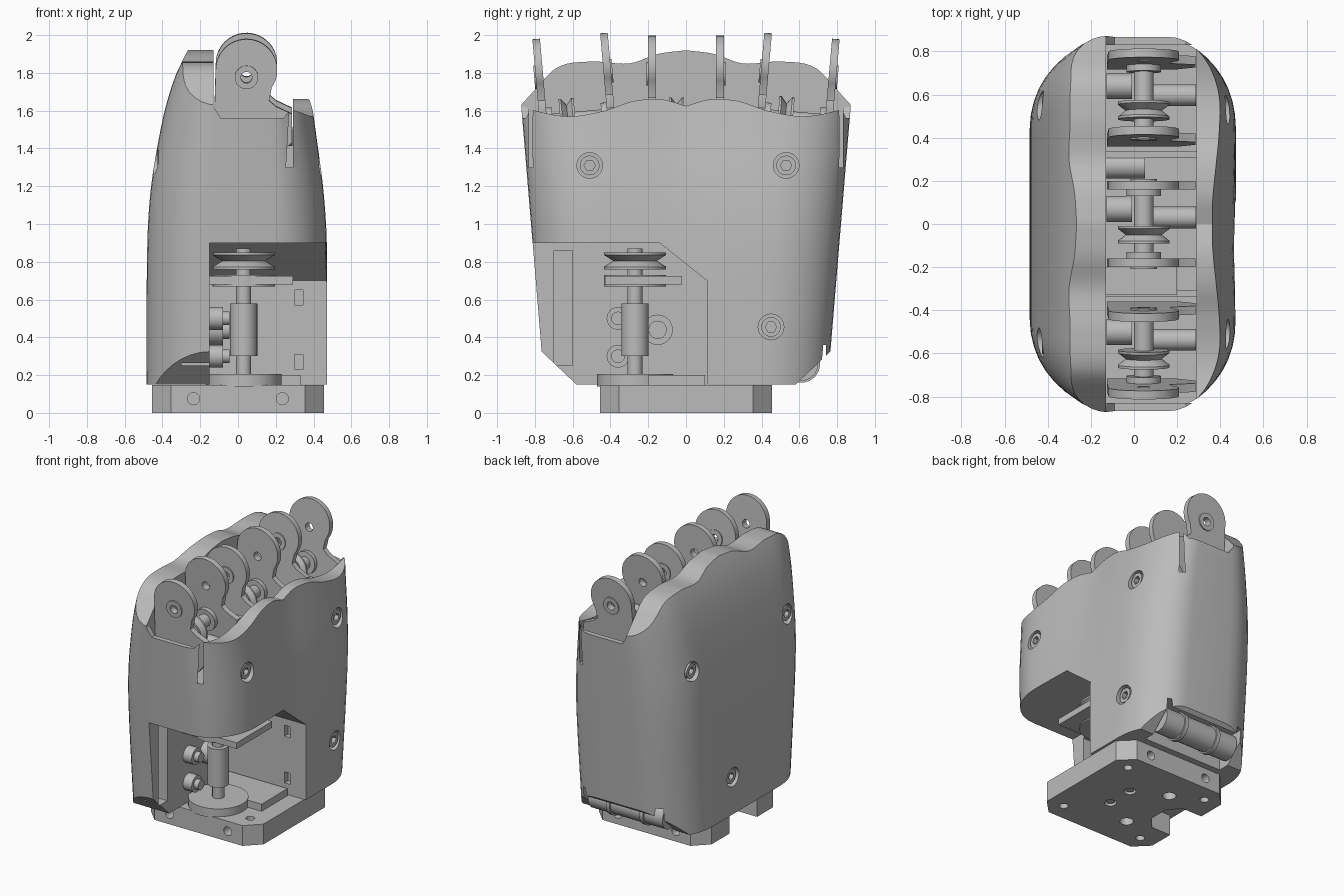
import bpy, bmesh, math
from mathutils import Matrix, Vector

cube = bpy.data.objects.get("Cube")
if cube:
    bpy.data.objects.remove(cube, do_unlink=True)

grey = bpy.data.materials.new("plain grey")
grey.use_nodes = True
grey.diffuse_color = (0.5, 0.5, 0.5, 1)
grey.node_tree.nodes["Principled BSDF"].inputs["Base Color"].default_value = (0.5, 0.5, 0.5, 1)


# ---- helpers ----
def smooth(obj):
    bpy.ops.object.select_all(action='DESELECT')
    obj.select_set(True)
    bpy.context.view_layer.objects.active = obj
    bpy.ops.object.shade_smooth_by_angle(angle=math.radians(30))


def finish(bm, name):
    bmesh.ops.recalc_face_normals(bm, faces=bm.faces)
    mesh = bpy.data.meshes.new(name)
    bm.to_mesh(mesh)
    bm.free()
    mesh.materials.append(grey)
    obj = bpy.data.objects.new(name, mesh)
    bpy.context.scene.collection.objects.link(obj)
    smooth(obj)
    return obj


def loft_mesh(rings):
    bm = bmesh.new()
    loops = [[bm.verts.new(p) for p in ring] for ring in rings]
    n = len(loops[0])
    for a, b in zip(loops, loops[1:]):
        for i in range(n):
            j = (i + 1) % n
            bm.faces.new((a[i], a[j], b[j], b[i]))
    bm.faces.new(loops[0][::-1])
    bm.faces.new(loops[-1])
    return bm


def place(axis, u, v, w):
    return Vector({'x': (w, u, v), 'y': (u, w, v), 'z': (u, v, w)}[axis])


def prism(name, pts, axis, a, b, mat=Matrix()):
    return finish(loft_mesh([[mat @ place(axis, u, v, w) for u, v in pts] for w in (a, b)]), name)


def circle(u, v, r, n=32):
    return [(u + r * math.cos(math.tau * i / n), v + r * math.sin(math.tau * i / n)) for i in range(n)]


def cyl(name, u, v, r, axis, a, b, mat=Matrix(), n=32):
    return prism(name, circle(u, v, r, n), axis, a, b, mat)


def box(name, x0, x1, y0, y1, z0, z1):
    return prism(name, [(x0, y0), (x1, y0), (x1, y1), (x0, y1)], 'z', z0, z1)


def pulley(name, u, v, r, axis, a, b, mat=Matrix()):
    m, e = (a + b) / 2, (b - a) * 0.15
    prof = [(a, r), (a + e, r), (m, r * 0.7), (b - e, r), (b, r)]
    finish(loft_mesh([[mat @ place(axis, p, q, w) for p, q in circle(u, v, s)] for w, s in prof]), name)


def cut(obj, *cutters):
    for c in cutters:
        mod = obj.modifiers.new("cut", 'BOOLEAN')
        mod.operation, mod.solver, mod.object = 'DIFFERENCE', 'EXACT', c
        bpy.context.view_layer.objects.active = obj
        bpy.ops.object.modifier_apply(modifier=mod.name)
        bpy.data.objects.remove(c, do_unlink=True)
    smooth(obj)


def curve(knots, t):
    """Catmull-Rom value at t through (t, value) knots."""
    k = [knots[0]] + knots + [knots[-1]]
    for i in range(1, len(k) - 2):
        if t <= k[i + 1][0] or i == len(k) - 3:
            (t0, a), (t1, b), (t2, c), (t3, d) = k[i - 1:i + 3]
            s, h = (t - t1) / (t2 - t1), t2 - t1
            m1, m2 = (c - a) / (t2 - t0) * h, (d - b) / (t3 - t1) * h
            return ((2*s**3 - 3*s*s + 1) * b + (s**3 - 2*s*s + s) * m1
                    + (3*s*s - 2*s**3) * c + (s**3 - s*s) * m2)


# ---- outer shell: rounded sections lofted upwards ----
BACK = [(.15, .485), (.9, .48), (1.2, .46), (1.5, .41), (1.65, .375), (1.8, .325), (1.95, .25)]
PALM = [(.15, .47), (.9, .47), (1.2, .45), (1.5, .41), (1.95, .35)]


def section(z):
    left, right = curve(BACK, z), curve(PALM, z)
    hy = .75 + .083 * (z - .15)
    ry, wave = .35, .03 * min(1, max(0, z - .6))
    pts = []
    for sx, sy, q in ((1, 1, 0), (-1, 1, 1), (-1, -1, 2), (1, -1, 3)):
        w = right if sx > 0 else left
        rx = w * (.6 if sx > 0 else .7)
        for i in range(11):
            a = math.pi / 2 * (q + i / 10)
            pts.append((sx * (w - rx) + rx * math.cos(a), sy * (hy - ry) + ry * math.sin(a), z))
        if q in (1, 3):
            for i in range(1, 12):
                y = (hy - ry) * (1 - i / 6) * (1 if q == 1 else -1)
                pts.append((-left if q == 1 else right - wave * math.exp(-(y / .25) ** 2), y, z))
    return pts


bm = loft_mesh([section(.15 + 1.8 * i / 24) for i in range(25)])
for side in (-1, 1):  # sloped lower ends
    res = bmesh.ops.bisect_plane(bm, geom=bm.verts[:] + bm.edges[:] + bm.faces[:],
                                 plane_co=(0, side * .58, .15), plane_no=(0, side * .18, -.19), clear_outer=True)
    rim = [e for e in res['geom_cut'] if isinstance(e, bmesh.types.BMEdge)]
    bmesh.ops.holes_fill(bm, edges=[e for e in rim if e.is_boundary])
shell = finish(bm, "shell")

# wavy upper rims of the two halves
BACK_RIM = [(0, 1.92), (.15, 1.9), (.3, 1.85), (.5, 1.86), (.68, 1.83), (.8, 1.71), (.9, 1.6)]
PALM_RIM = [(0, 1.625), (.13, 1.66), (.28, 1.65), (.43, 1.6), (.62, 1.57), (.8, 1.6), (.9, 1.64)]
for rim, x0, x1 in ((BACK_RIM, -1, -.129), (PALM_RIM, -.13, 1)):
    ys = [-.9 + 1.8 * i / 60 for i in range(61)]
    pts = [(y, curve(rim, abs(y))) for y in ys]
    cut(shell, prism("rim_cutter", pts + [(.9, 2.2), (-.9, 2.2)], 'x', x0, x1))

# finger slot with lowered ends, corner window, and motor opening
cut(shell, box("slot_cutter", -.13, .29, -.83, .83, 1.3, 2.2),
    prism("end_cutter", [(-.13, 1.62), (-.09, 1.56), (.24, 1.56), (.29, 1.62), (.29, 2.1), (-.13, 2.1)], 'y', -1, 1),
    prism("window_cutter", [(-1.2, .1), (.11, .1), (.11, .7), (-.14, .9), (-1.2, .9)], 'x', -.15, 1),
    box("recess_cutter", -.3, 0, -.7, -.6, .25, .86),
    box("upper_slot_cutter", .3, .345, 0, .15, .57, .65),
    box("lower_slot_cutter", .3, .345, 0, .15, .23, .31),
    box("motor_opening_cutter", -.32, .32, .5, .74, .1, .36))
cyl("end_motor", .61, .26, .09, 'x', -.3, .3)
for x in (-.15, .12):
    cyl("end_motor_collar", .61, .26, .1, 'x', x, x + .03)

# ---- recessed hex screws on both broad faces ----
SCREWS = [(1, -.51, 1.31), (1, .53, 1.31), (1, .45, .455), (-1, -.55, 1.33), (-1, .55, 1.33), (-1, .15, .42)]
for side, y, z in SCREWS:
    x = curve(PALM if side > 0 else BACK, z) - .01
    cut(shell, cyl("counterbore", y, z, .068, 'x', side * (x - .05), side * (x + .15)))
    head = cyl("screw_head", y, z, .052, 'x', side * (x - .055), side * (x - .005))
    cut(head, cyl("hex_cutter", y, z, .03, 'x', side * (x - .035), side * (x + .1), n=6))

# ---- mounting base with cut corners, side notch and bolt holes ----
c, d = .455, .355
base = prism("base", [(-d, -c), (d, -c), (c, -d), (c, d), (d, c), (-d, c), (-c, d), (-c, -d)], 'z', 0, .148)
cut(base, prism("notch_cutter", [(-.6, -.17), (-.3, -.17), (-.22, -.08), (-.22, .07), (-.3, .15), (-.6, .15)],
                'z', -.1, .3))
for sx in (-1, 1):
    for sy in (-1, 1):
        cut(base, cyl("corner_hole", sx * .33, sy * .33, .03, 'z', -.1, .3),
            cyl("side_hole", sx * .235, .075, .032, 'y', sy * .36, sy * .6))
    cut(base, cyl("pin_hole", -.12, sx * .22, .045, 'z', -.1, .1),
        cyl("bolt_hole", .12, sx * .1, .04, 'z', -.1, .04))
    cyl("base_bolt", .12, sx * .1, .028, 'z', .01, .05)

# ---- thumb drive inside the window ----
cx, cy = .03, -.27
cyl("drive_pad", cx, cy, .2, 'z', .14, .205)
box("drive_foot", -.14, .33, -.2, .1, .14, .2)
cyl("drive_shaft", cx, cy, .04, 'z', .2, .87)
cyl("drive_sleeve", cx, cy, .072, 'z', .3, .58)
cyl("drive_disc", cx, cy, .165, 'z', .67, .73)
box("drive_shelf", -.15, .29, -.43, -.02, .68, .725)
pulley("drive_pulley", cx, cy, .165, 'z', .76, .85)
for y, z, r in ((-.15, .44, .08), (-.36, .3, .06), (-.36, .5, .06)):
    cyl("drive_boss", y, z, r, 'x', -.16, -.08)
    cyl("drive_boss_pin", y, z, r * .6, 'x', -.1, -.045)


# ---- finger knuckles ----
def finger(y, tilt):
    mat = Matrix.Translation((0, y, 1.55)) @ Matrix.Rotation(math.radians(tilt), 4, 'X')
    arc = [(.045 + .163 * math.cos(a), .284 + .163 * math.sin(a))
           for a in (math.radians(-35 + 215 * i / 28) for i in range(29))]
    outline = arc + [(-.125, .05), (-.125, -.2), (.2, -.2), (.285, -.1), (.285, .05), (.2, .09), (.165, .12)]
    for side in (-1, 1):
        tab = prism("knuckle_tab", outline, 'y', side * .16, side * .2, mat)
        hub = cyl("knuckle_hub", .045, .245, .062, 'y', side * .195, side * .208, mat)
        for part in (tab, hub):
            cut(part, cyl("hub_hole", .045, .245, .03, 'y', -.4, .4, mat))
        cyl("knuckle_bearing", .045, 0, .08, 'y', side * .13, side * .16, mat)
    cyl("knuckle_axle", .045, 0, .045, 'y', -.16, .16, mat)
    pulley("knuckle_pulley", .045, 0, .12, 'y', -.09, -.01, mat)
    cyl("tendon_guide", .03, -.09, .05, 'x', .05, .288, mat)
    cyl("tendon_motor", .07, -.06, .06, 'x', -.128, -.01, mat)


for s in (-1, 0, 1):
    finger(s * .575, -5 * s)

# ribs and cover between the knuckles
for side in (-1, 1):
    box("slot_rib", -.14, .3, side * .32 - .015, side * .32 + .015, 1.29, 1.5)
box("slot_cover", -.14, .2, -.33, -.2, 1.29, 1.53)
cyl("spacer_motor", .27, 1.45, .06, 'x', -.14, .05)
